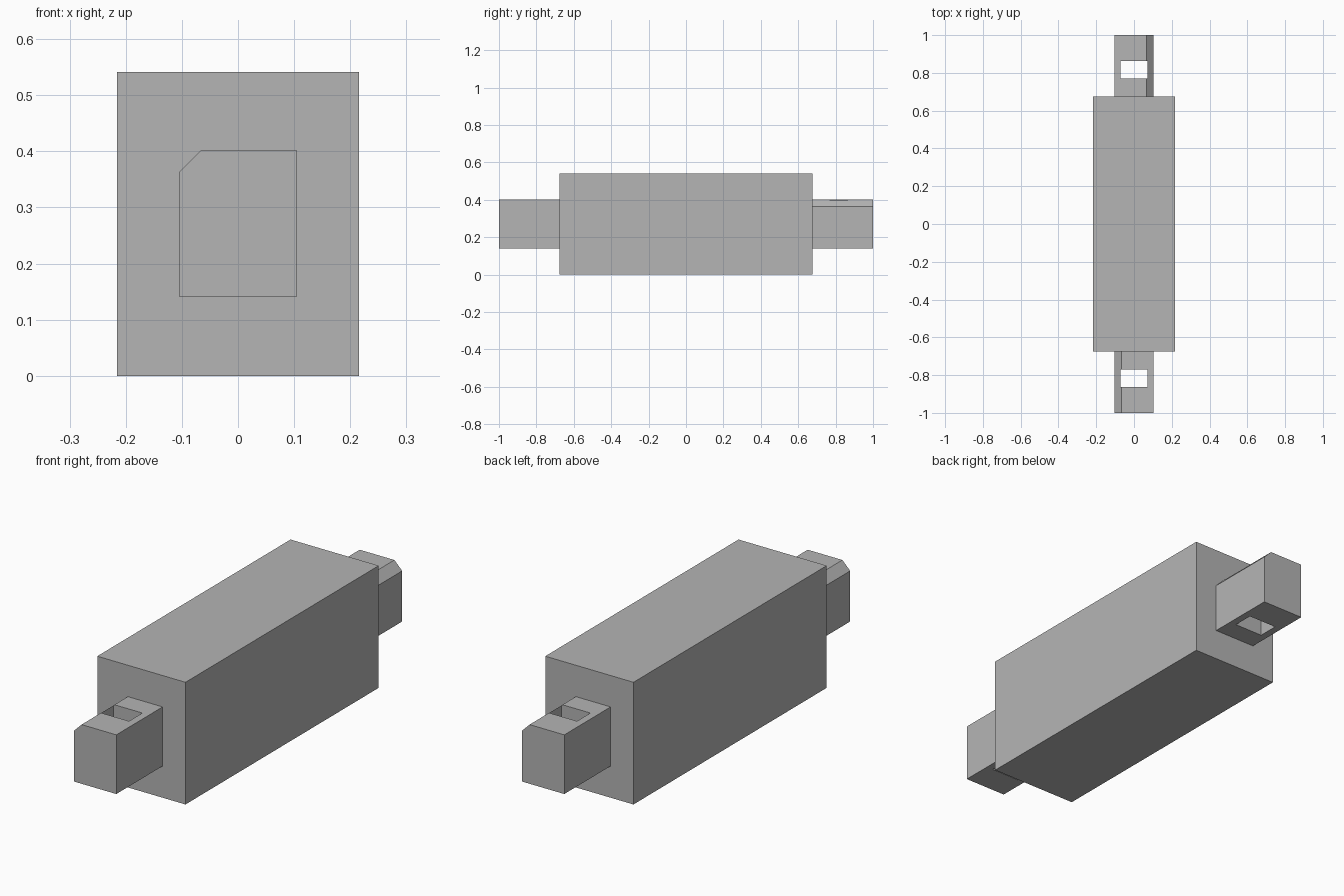
import bpy
import bmesh
from mathutils import Matrix, Vector

default = bpy.data.objects.get("Cube")
if default:
    bpy.data.objects.remove(default, do_unlink=True)

# Single flat grey
grey = bpy.data.materials.new("plain grey")
grey.use_nodes = True
colour = (0.46, 0.46, 0.46, 1)
grey.diffuse_color = colour
grey.node_tree.nodes["Principled BSDF"].inputs["Base Color"].default_value = colour


def extrude_profile(name, profile, y0, y1):
    """Prism made from an (x, z) outline swept from y0 to y1."""
    bm = bmesh.new()
    face = bm.faces.new([bm.verts.new((x, y0, z)) for x, z in profile])
    swept = bmesh.ops.extrude_face_region(bm, geom=[face])
    verts = [g for g in swept["geom"] if isinstance(g, bmesh.types.BMVert)]
    bmesh.ops.translate(bm, verts=verts, vec=Vector((0, y1 - y0, 0)))
    bmesh.ops.recalc_face_normals(bm, faces=bm.faces)
    mesh = bpy.data.meshes.new(name)
    bm.to_mesh(mesh)
    bm.free()
    mesh.materials.append(grey)
    obj = bpy.data.objects.new(name, mesh)
    bpy.context.collection.objects.link(obj)
    return obj


def rectangle(half_width, bottom, top):
    return [(-half_width, bottom), (half_width, bottom),
            (half_width, top), (-half_width, top)]


# Main block
HALF_BODY = 0.676
extrude_profile("body", rectangle(0.216, 0, 0.541), -HALF_BODY, HALF_BODY)

# Front tang: one upper edge chamfered
W, LOW, HIGH, CHAMFER = 0.104, 0.14, 0.402, 0.038
outline = [(-W, LOW), (W, LOW), (W, HIGH), (-W + CHAMFER, HIGH), (-W, HIGH - CHAMFER)]
front = extrude_profile("front_tang", outline, -1, -HALF_BODY)

# Vertical slot through the tang
cutter = extrude_profile("slot_cutter", rectangle(0.071, 0, 0.6), -0.864, -0.77)
cutter.hide_render = True
slot = front.modifiers.new("slot", 'BOOLEAN')
slot.operation = 'DIFFERENCE'
slot.solver = 'EXACT'
slot.object = cutter
bpy.context.view_layer.objects.active = front
bpy.ops.object.modifier_apply(modifier=slot.name)
bpy.data.objects.remove(cutter, do_unlink=True)

# Back tang: the same part turned half a revolution
back = front.copy()
back.data = front.data.copy()
back.name = "back_tang"
back.data.transform(Matrix.Rotation(3.14159265, 4, 'Z'))
bpy.context.collection.objects.link(back)
